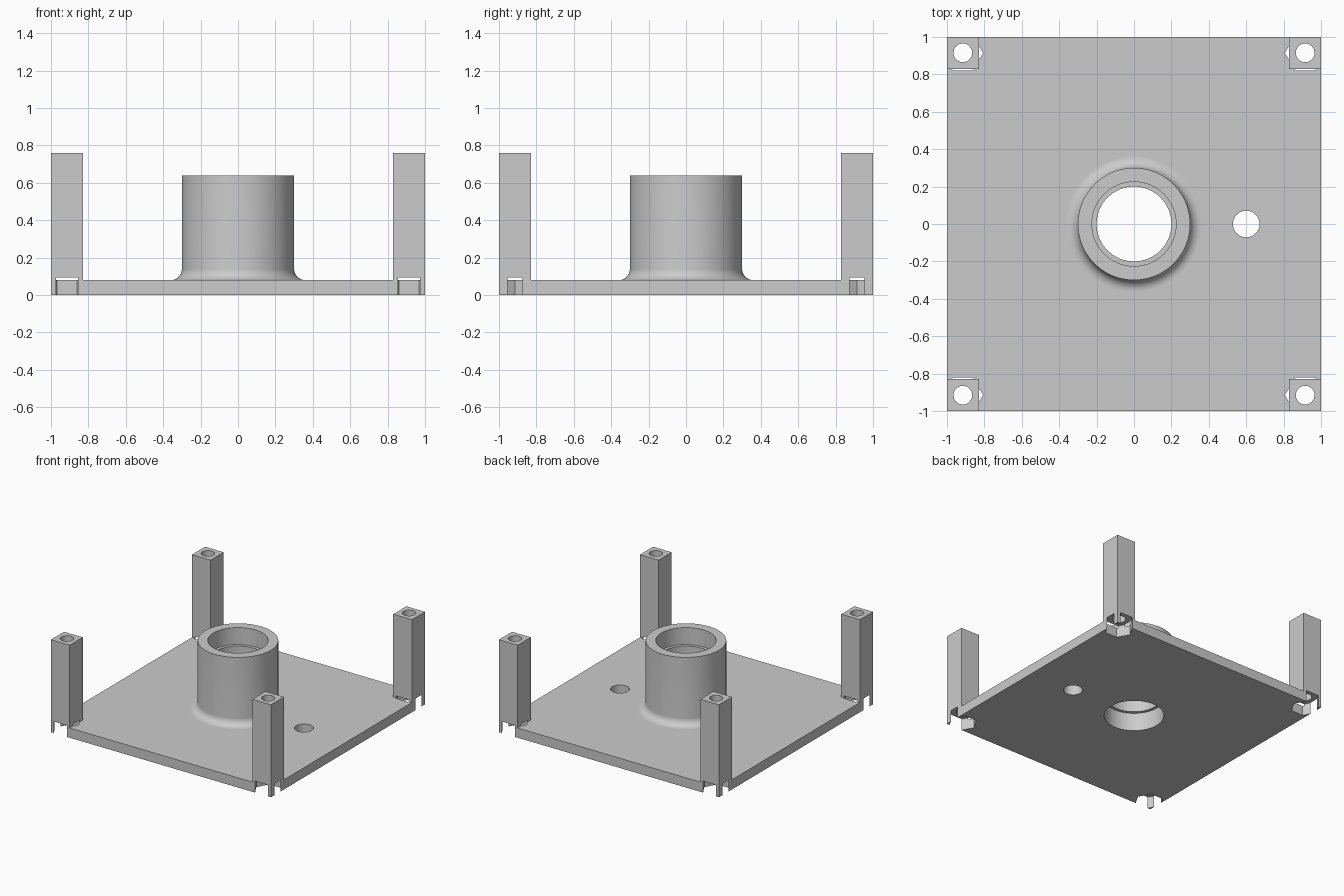
import bpy, bmesh, math
from math import cos, sin, pi, radians

old = bpy.data.objects.get("Cube")
if old:
    bpy.data.objects.remove(old, do_unlink=True)

# Single grey plastic
grey = bpy.data.materials.new("grey_plastic")
grey.use_nodes = True
colour = (0.6, 0.6, 0.6, 1)
grey.diffuse_color = colour
grey.node_tree.nodes["Principled BSDF"].inputs["Base Color"].default_value = colour

THICK, POST, POST_TOP = 0.08, 0.17, 0.76
CENTRE = 1 - POST / 2
SLEEVE = 0.237


def finish(name, bm):
    bmesh.ops.recalc_face_normals(bm, faces=bm.faces)
    mesh = bpy.data.meshes.new(name)
    bm.to_mesh(mesh)
    bm.free()
    mesh.materials.append(grey)
    ob = bpy.data.objects.new(name, mesh)
    bpy.context.collection.objects.link(ob)
    return ob


def box(name, x, y, width, z0, z1):
    return prism(name, x, y, width / math.sqrt(2), z0, z1, 4, pi / 4)


def prism(name, x, y, radius, z0, z1, sides=64, turn=0.0):
    bm = bmesh.new()
    ring = [bm.verts.new((x + radius * cos(turn + 2 * pi * i / sides),
                          y + radius * sin(turn + 2 * pi * i / sides), z0))
            for i in range(sides)]
    base = bm.faces.new(ring)
    top = bmesh.ops.extrude_face_region(bm, geom=[base])["geom"]
    moved = [v for v in top if isinstance(v, bmesh.types.BMVert)]
    bmesh.ops.translate(bm, verts=moved, vec=(0, 0, z1 - z0))
    return finish(name, bm)


def lathe(name, profile, sides=96):
    bm = bmesh.new()
    rings = [[bm.verts.new((r * cos(2 * pi * i / sides), r * sin(2 * pi * i / sides), z))
              for i in range(sides)] for r, z in profile]
    for k, a in enumerate(rings):
        b = rings[(k + 1) % len(rings)]
        for i in range(sides):
            j = (i + 1) % sides
            bm.faces.new((a[i], a[j], b[j], b[i]))
    return finish(name, bm)


def smooth(ob):
    bpy.ops.object.select_all(action="DESELECT")
    ob.select_set(True)
    bpy.context.view_layer.objects.active = ob
    bpy.ops.object.shade_smooth_by_angle(angle=radians(30))


def cut(ob, cutters):
    # Apply each cutter in turn, then discard it
    bpy.context.view_layer.objects.active = ob
    for c in cutters:
        c.hide_render = True
        mod = ob.modifiers.new("cut", "BOOLEAN")
        mod.operation, mod.solver, mod.object = "DIFFERENCE", "EXACT", c
        bpy.ops.object.modifier_apply(modifier=mod.name)
        bpy.data.objects.remove(c, do_unlink=True)
    smooth(ob)


def nut_pocket(x, y):
    return prism("nut_pocket_cutter", x, y, 0.108, -0.05, 0.095, 6)


corners = {"front_right": (-1, -1), "front_left": (1, -1),
           "back_right": (-1, 1), "back_left": (1, 1)}

# Base plate with centre bore, cable hole and nut pockets
plate = box("base_plate", 0, 0, 2, 0, THICK)
cut(plate, [prism("bore_cutter", 0, 0, SLEEVE, -0.1, 0.2, 96),
            prism("cable_hole_cutter", 0.6, 0, 0.071, -0.1, 0.2)]
    + [nut_pocket(sx * CENTRE, sy * CENTRE) for sx, sy in corners.values()])

# Corner posts with screw holes
for place, (sx, sy) in corners.items():
    x, y = sx * CENTRE, sy * CENTRE
    post = box(place + "_post", x, y, POST, THICK, POST_TOP)
    cut(post, [nut_pocket(x, y),
               prism("screw_hole_cutter", x, y, 0.05, -0.1, 0.9, 48)])

# Bearing housing: filleted foot, outer wall, seats at both ends of the bore
fillet = [(0.36 - 0.06 * sin(a), 0.14 - 0.06 * cos(a))
          for a in (pi / 2 * i / 10 for i in range(11))]
housing = lathe("bearing_housing", [(SLEEVE, 0), (SLEEVE, THICK)] + fillet + [
    (0.3, 0.64), (0.225, 0.64), (0.225, 0.5), (0.2, 0.5),
    (0.2, 0.15), (0.225, 0.15), (0.225, 0)])
smooth(housing)
